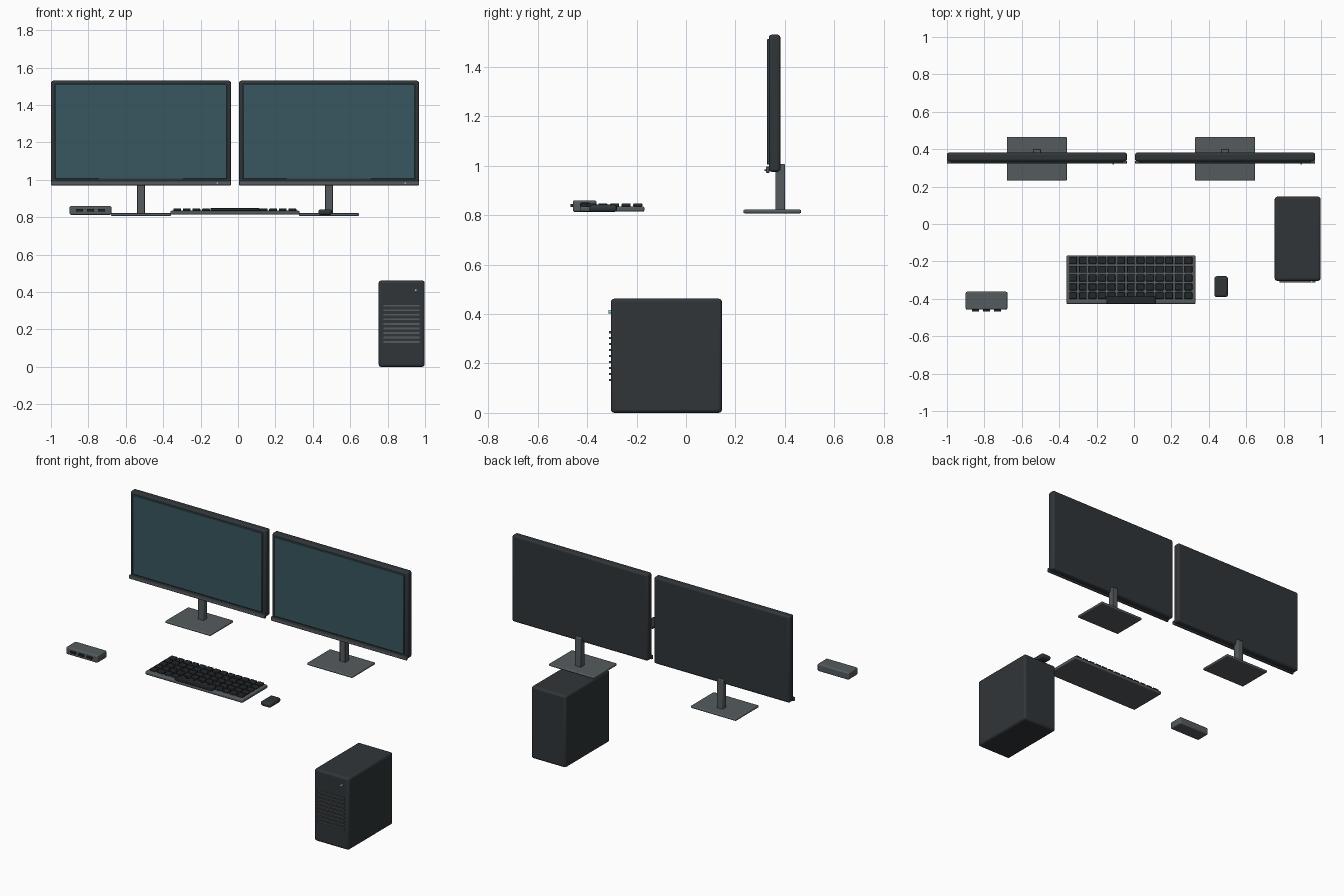
import bpy, math

if "Cube" in bpy.data.objects:
    bpy.data.objects.remove(bpy.data.objects["Cube"])


def material(name, rgb):
    m = bpy.data.materials.new(name)
    m.diffuse_color = (*rgb, 1)
    m.use_nodes = True
    m.node_tree.nodes["Principled BSDF"].inputs["Base Color"].default_value = m.diffuse_color
    return m


DARK = material("dark_plastic", (0.030, 0.036, 0.040))
GREY = material("grey_metal", (0.090, 0.105, 0.112))
KEY = material("key_black", (0.018, 0.022, 0.025))
SCREEN = material("screen_teal", (0.040, 0.095, 0.115))
LIGHT = material("indicator_light", (0.25, 0.75, 0.80))


def box(name, x, y, z, mat, bevel=0.0, segments=3):
    """Box from (min, max) ranges with optional rounded edges."""
    bpy.ops.mesh.primitive_cube_add(size=1, location=[sum(r) / 2 for r in (x, y, z)])
    ob = bpy.context.object
    ob.name = name
    ob.scale = [r[1] - r[0] for r in (x, y, z)]
    bpy.ops.object.transform_apply(location=False, rotation=False, scale=True)
    ob.data.materials.append(mat)
    if bevel:
        b = ob.modifiers.new("bevel", 'BEVEL')
        b.width, b.segments = bevel, segments
        bpy.ops.object.shade_smooth_by_angle(angle=math.radians(35))
    return ob


def mid(c, size):
    return (c - size / 2, c + size / 2)


def indicator(name, x, y, z, radius, depth):
    bpy.ops.mesh.primitive_cylinder_add(vertices=16, radius=radius, depth=depth,
                                        location=(x, y, z), rotation=(math.pi / 2, 0, 0))
    ob = bpy.context.object
    ob.name = name
    ob.data.materials.append(LIGHT)
    bpy.ops.object.shade_smooth_by_angle(angle=math.radians(35))


# Two monitors, each with screen, chin, light, neck and foot
for side, cx in (("left", -0.519), ("right", 0.487)):
    box(f"{side}_monitor_shell", mid(cx, 0.963), (0.335, 0.382), (0.975, 1.53), DARK, 0.012)
    box(f"{side}_monitor_screen", mid(cx, 0.918), (0.328, 0.342), (1.004, 1.512), SCREEN, 0.002, 1)
    box(f"{side}_monitor_chin", mid(cx, 0.963), (0.324, 0.338), (0.971, 0.996), GREY, 0.003, 2)
    indicator(f"{side}_monitor_light", cx + 0.408, 0.322, 0.983, 0.004, 0.008)
    box(f"{side}_monitor_neck", mid(cx, 0.042), (0.362, 0.401), (0.808, 1.006), GREY, 0.004, 2)
    box(f"{side}_monitor_foot", mid(cx, 0.322), (0.232, 0.466), (0.807, 0.822), GREY, 0.006)

# Computer tower with front vents and power light
box("tower_case", (0.752, 0.998), (-0.304, 0.146), (0, 0.462), DARK, 0.014)
for i in range(9):
    box(f"tower_vent_{i + 1}", (0.778, 0.970), (-0.312, -0.300), mid(0.133 + 0.0242 * i, 0.009), GREY)
indicator("tower_power_light", 0.950, -0.307, 0.409, 0.007, 0.012)

# Keyboard with five rows of keys and a space bar
box("keyboard_base", (-0.362, 0.330), (-0.427, -0.168), (0.814, 0.835), GREY, 0.007)
for row in range(5):
    for col in range(13):
        box(f"key_{row + 1}_{col + 1}", mid(-0.325 + 0.0513 * col, 0.042),
            mid(-0.195 - 0.047 * row, 0.037), (0.833, 0.847), KEY, 0.004, 2)
box("space_bar", (-0.148, 0.115), (-0.428, -0.388), (0.833, 0.850), KEY, 0.004, 2)

# Mouse
box("mouse_body", (0.430, 0.502), (-0.391, -0.279), (0.812, 0.842), DARK, 0.013, 4)

# Port hub with three front sockets
box("hub_body", (-0.900, -0.677), (-0.458, -0.362), (0.813, 0.860), GREY, 0.008)
for i in range(3):
    box(f"hub_port_{i + 1}", mid(-0.847 + 0.0585 * i, 0.036), (-0.467, -0.450), mid(0.838, 0.012), KEY)
